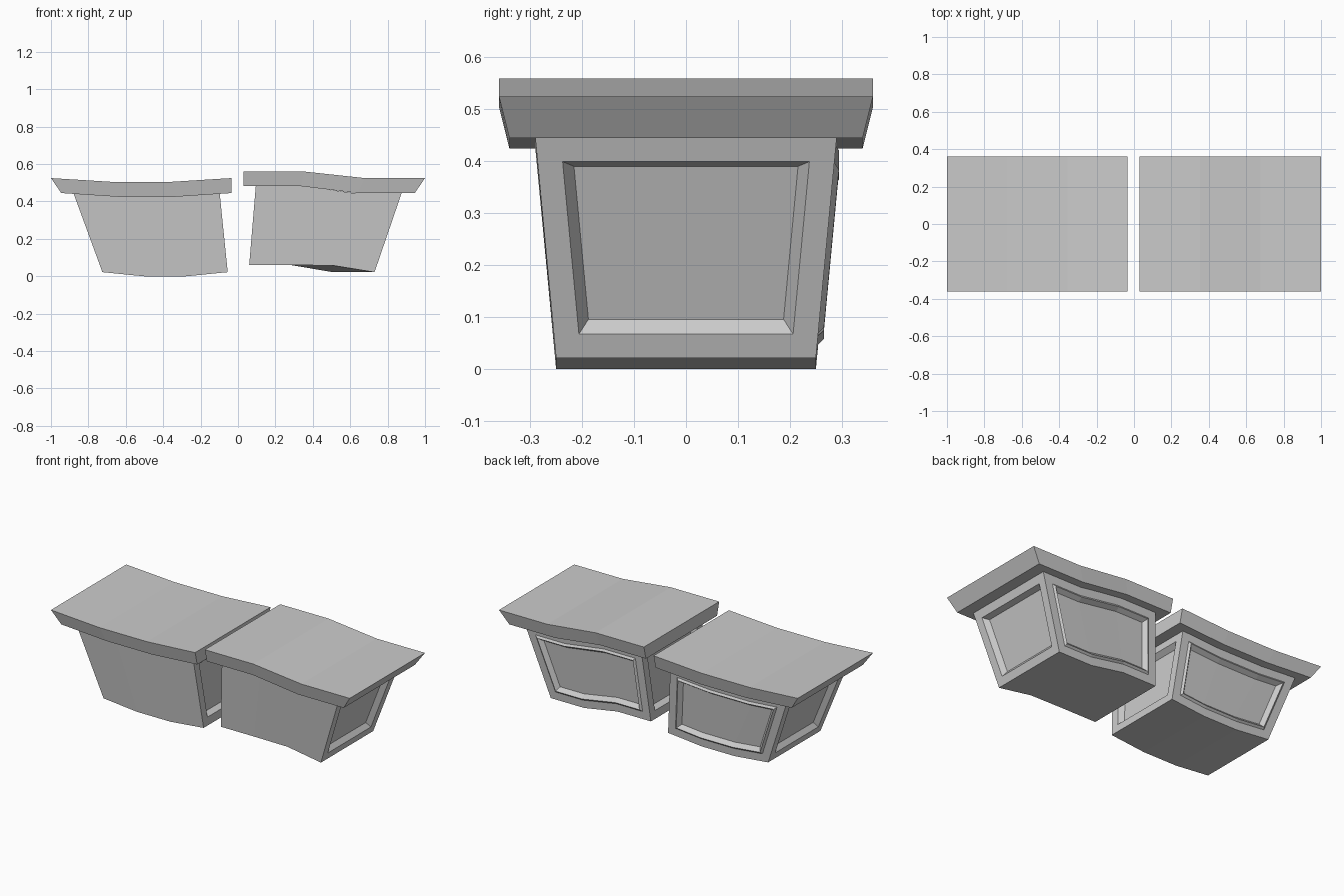
import bpy, bmesh

if "Cube" in bpy.data.objects:
    bpy.data.objects.remove(bpy.data.objects["Cube"])


def stations(x0, x1, zs):
    # four evenly spaced profile points
    return [(x0 + (x1 - x0) * i / 3, z) for i, z in enumerate(zs)]


def loft(name, low, high, y_low, y_high, panels=False, front_fix=None):
    # bent block between a lower and an upper profile
    bm = bmesh.new()

    def row(pts, y):
        return [bm.verts.new((x, y, z)) for x, z in pts]
    lf, lb = row(low, -y_low), row(low, y_low)
    hf, hb = row(high, -y_high), row(high, y_high)
    if front_fix:
        lf[front_fix[0]].co.z = front_fix[1]
    back = []
    for i in range(3):
        j = i + 1
        bm.faces.new((lf[i], lf[j], hf[j], hf[i]))
        back.append(bm.faces.new((lb[j], lb[i], hb[i], hb[j])))
        bm.faces.new((lb[i], lb[j], lf[j], lf[i]))
        bm.faces.new((hf[i], hf[j], hb[j], hb[i]))
    ends = [bm.faces.new((lb[0], lf[0], hf[0], hb[0])),
            bm.faces.new((lf[3], lb[3], hb[3], hf[3]))]
    bm.normal_update()
    if panels:
        def inset(faces, t, d):
            bmesh.ops.inset_region(bm, faces=faces, thickness=t, depth=d,
                                   use_even_offset=True, use_boundary=True)
            bm.normal_update()
        # recessed end panels
        for f in ends:
            inset([f], 0.048, 0)
            inset([f], 0.02, -0.03)
        # back panel with a low raised moulding
        inset(back, 0.048, 0)
        inset(back, 0.012, 0.01)
        inset(back, 0.02, -0.025)
    me = bpy.data.meshes.new(name)
    bm.to_mesh(me)
    bm.free()
    ob = bpy.data.objects.new(name, me)
    bpy.context.collection.objects.link(ob)
    return ob


# left block, sagging in the middle
loft("left_cap",
     stations(-0.945, -0.035, (0.445, 0.425, 0.425, 0.445)),
     stations(-1.0, -0.035, (0.525, 0.505, 0.505, 0.525)), 0.34, 0.36)
loft("left_body",
     stations(-0.725, -0.055, (0.022, 0, 0, 0.022)),
     stations(-0.88, -0.098, (0.445, 0.425, 0.425, 0.445)), 0.25, 0.29, True)

# right block, stepping down toward the outside
loft("right_cap",
     stations(0.03, 0.945, (0.482, 0.482, 0.445, 0.445)),
     stations(0.03, 1.0, (0.56, 0.56, 0.525, 0.525)), 0.34, 0.36)
loft("right_body",
     stations(0.06, 0.73, (0.06, 0.06, 0.022, 0.022)),
     stations(0.095, 0.875, (0.482, 0.482, 0.445, 0.445)), 0.25, 0.29, True, (2, 0.058))
